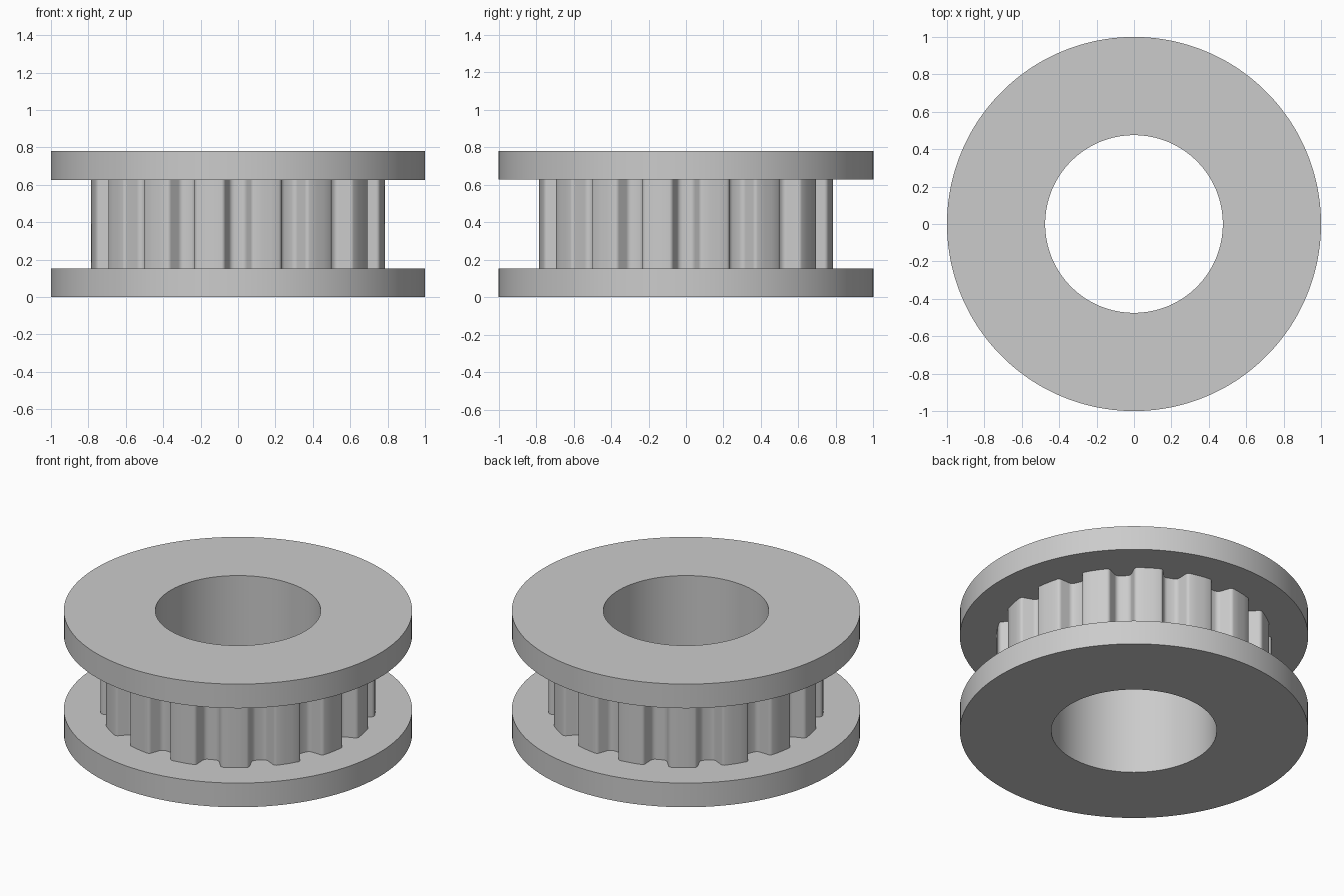
import bpy
import bmesh
from math import sin, cos, pi, radians, sqrt, atan2, hypot

cube = bpy.data.objects.get("Cube")
if cube:
    bpy.data.objects.remove(cube)

TEETH = 16
FLANGE_R, TOOTH_R, BORE_R = 1.0, 0.79, 0.475
HEIGHT, FLANGE_T = 0.78, 0.153
PITCH = 2 * pi / TEETH


def groove_half():
    """Half of a groove, floor to tip: (sideways, radius) with rounded corners."""
    slope, floor_r, tip_r, depth, flat = radians(70), 0.03, 0.022, 0.088, 0.02
    steps = [slope * i / 3 for i in range(4)]
    drop = (floor_r + tip_r) * (1 - cos(slope))
    wall = (depth - drop) / sin(slope)
    width = flat + (floor_r + tip_r) * sin(slope) + wall * cos(slope)
    top = sqrt(TOOTH_R ** 2 - width ** 2)
    pts = [(flat + floor_r * sin(a), top - depth + floor_r * (1 - cos(a))) for a in steps]
    pts += [(width - tip_r * sin(a), top - tip_r * (1 - cos(a))) for a in reversed(steps)]
    return pts


def toothed_outline():
    half = groove_half()
    groove = [(-x, y) for x, y in reversed(half)] + half
    edge = atan2(*half[-1])
    polar = [(atan2(x, y), hypot(x, y)) for x, y in groove]
    # Two extra points follow the outer arc of each tooth
    polar += [(edge + (PITCH - 2 * edge) * t / 3, TOOTH_R) for t in (1, 2)]
    return [(r * cos(a + i * PITCH), r * sin(a + i * PITCH))
            for i in range(TEETH) for a, r in polar]


teeth = toothed_outline()
COUNT = len(teeth)
LEAD = len(groove_half()) - 0.5


def circle(radius):
    angles = [(i - LEAD) * 2 * pi / COUNT for i in range(COUNT)]
    return [(radius * cos(a), radius * sin(a)) for a in angles]


rim, bore = circle(FLANGE_R), circle(BORE_R)

# Closed section: bore, lower flange, toothed hub, upper flange
section = [
    (bore, 0), (rim, 0), (rim, FLANGE_T), (teeth, FLANGE_T),
    (teeth, HEIGHT - FLANGE_T), (rim, HEIGHT - FLANGE_T), (rim, HEIGHT), (bore, HEIGHT),
]

bm = bmesh.new()
rings = [[bm.verts.new((x, y, z)) for x, y in outline] for outline, z in section]
for k, low in enumerate(rings):
    high = rings[(k + 1) % len(rings)]
    for i in range(COUNT):
        j = (i + 1) % COUNT
        bm.faces.new((low[i], low[j], high[j], high[i]))
bmesh.ops.recalc_face_normals(bm, faces=bm.faces)
mesh = bpy.data.meshes.new("toothed_pulley")
bm.to_mesh(mesh)
bm.free()

pulley = bpy.data.objects.new("toothed_pulley", mesh)
bpy.context.collection.objects.link(pulley)

# Plain grey finish
grey = bpy.data.materials.new("plain_grey")
grey.use_nodes = True
colour = (0.6, 0.6, 0.6, 1)
grey.diffuse_color = colour
grey.node_tree.nodes["Principled BSDF"].inputs["Base Color"].default_value = colour
mesh.materials.append(grey)

# Smooth curved walls, crisp flange edges
bpy.ops.object.select_all(action="DESELECT")
pulley.select_set(True)
bpy.context.view_layer.objects.active = pulley
bpy.ops.object.shade_smooth_by_angle(angle=radians(30))
